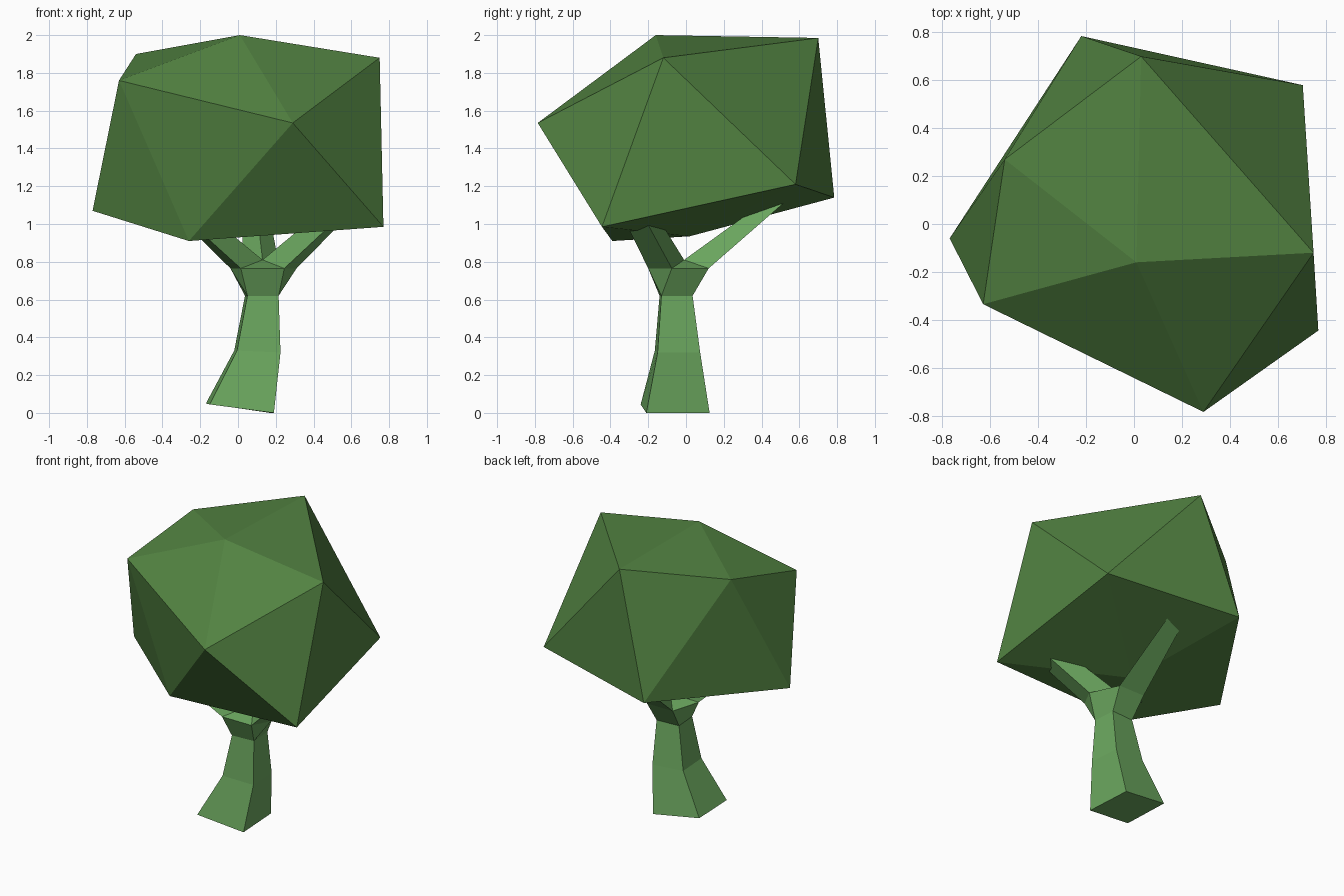
import bpy, bmesh

if "Cube" in bpy.data.objects:
    bpy.data.objects.remove(bpy.data.objects["Cube"])

def material(name, rgb):
    m = bpy.data.materials.new(name)
    m.diffuse_color = (*rgb, 1)
    m.use_nodes = True
    m.node_tree.nodes["Principled BSDF"].inputs["Base Color"].default_value = m.diffuse_color
    return m

def finish(name, bm, mat):
    bmesh.ops.recalc_face_normals(bm, faces=bm.faces)
    me = bpy.data.meshes.new(name)
    bm.to_mesh(me)
    bm.free()
    me.materials.append(mat)
    ob = bpy.data.objects.new(name, me)
    bpy.context.collection.objects.link(ob)
    return ob

leaf_green = material("leaf green", (0.084, 0.223, 0.053))
trunk_green = material("light trunk green", (0.150, 0.392, 0.115))

# Foliage: an uneven icosahedron made of a top, two rings of five and a bottom
bm = bmesh.new()
top = bm.verts.new((0.01, -0.16, 2.0))
bottom = bm.verts.new((0.03, 0.02, 0.935))
upper = [bm.verts.new(p) for p in (
    (0.29, -0.785, 1.535), (0.75, -0.12, 1.88), (0.03, 0.70, 1.985),
    (-0.54, 0.27, 1.90), (-0.63, -0.335, 1.76))]
lower = [bm.verts.new(p) for p in (
    (0.77, -0.445, 0.985), (0.705, 0.58, 1.21), (-0.22, 0.785, 1.14),
    (-0.77, -0.06, 1.07), (-0.26, -0.39, 0.91))]
for i in range(5):
    j = (i + 1) % 5
    bm.faces.new((top, upper[i], upper[j]))
    bm.faces.new((upper[i], lower[i], upper[j]))
    bm.faces.new((upper[j], lower[i], lower[j]))
    bm.faces.new((bottom, lower[j], lower[i]))
finish("foliage", bm, leaf_green)

# Trunk: leaning four-sided rings (front left, front right, back right, back left)
bm = bmesh.new()
rings = [[bm.verts.new(p) for p in ring] for ring in (
    ((-0.15, -0.24, 0.045), (0.19, -0.21, 0.0), (0.17, 0.125, 0.0), (-0.17, 0.095, 0.05)),
    ((-0.005, -0.165, 0.33), (0.225, -0.15, 0.32), (0.21, 0.075, 0.32), (-0.02, 0.06, 0.33)),
    ((0.05, -0.14, 0.62), (0.215, -0.13, 0.62), (0.205, 0.035, 0.62), (0.037, 0.025, 0.62)))]
bm.faces.new(rings[0][::-1])
for a, b in zip(rings, rings[1:]):
    for i in range(4):
        j = (i + 1) % 4
        bm.faces.new((a[i], a[j], b[j], b[i]))

# Fork: the four corners open into a six-sided collar with a raised centre
collar = [bm.verts.new((x, y, 0.765)) for x, y in (
    (-0.04, -0.085), (0.015, -0.20), (0.245, -0.20),
    (0.31, -0.075), (0.22, 0.12), (0.02, 0.12))]
centre = bm.verts.new((0.13, -0.01, 0.81))
fl, fr, br, bl = rings[2]
for f in ((fl, collar[1], collar[0]), (fl, fr, collar[2], collar[1]),
          (fr, collar[3], collar[2]), (fr, br, collar[4], collar[3]),
          (br, bl, collar[5], collar[4]), (bl, fl, collar[0], collar[5])):
    bm.faces.new(f)
for i in (1, 3, 5):
    bm.faces.new((collar[i], collar[(i + 1) % 6], centre))

# Branches: three-sided, tapering up into the foliage
tips = (((-0.33, -0.24, 1.05), (-0.30, -0.34, 1.05), (-0.22, -0.20, 1.10)),
        ((0.55, -0.34, 1.05), (0.59, -0.23, 1.05), (0.48, -0.19, 1.10)),
        ((0.15, 0.55, 1.14), (0.03, 0.55, 1.14), (0.09, 0.46, 1.15)))
for k, tip in enumerate(tips):
    base = (collar[2 * k], collar[2 * k + 1], centre)
    end = [bm.verts.new(p) for p in tip]
    for i in range(3):
        j = (i + 1) % 3
        bm.faces.new((base[i], base[j], end[j], end[i]))
    bm.faces.new(end)
finish("trunk_and_branches", bm, trunk_green)
